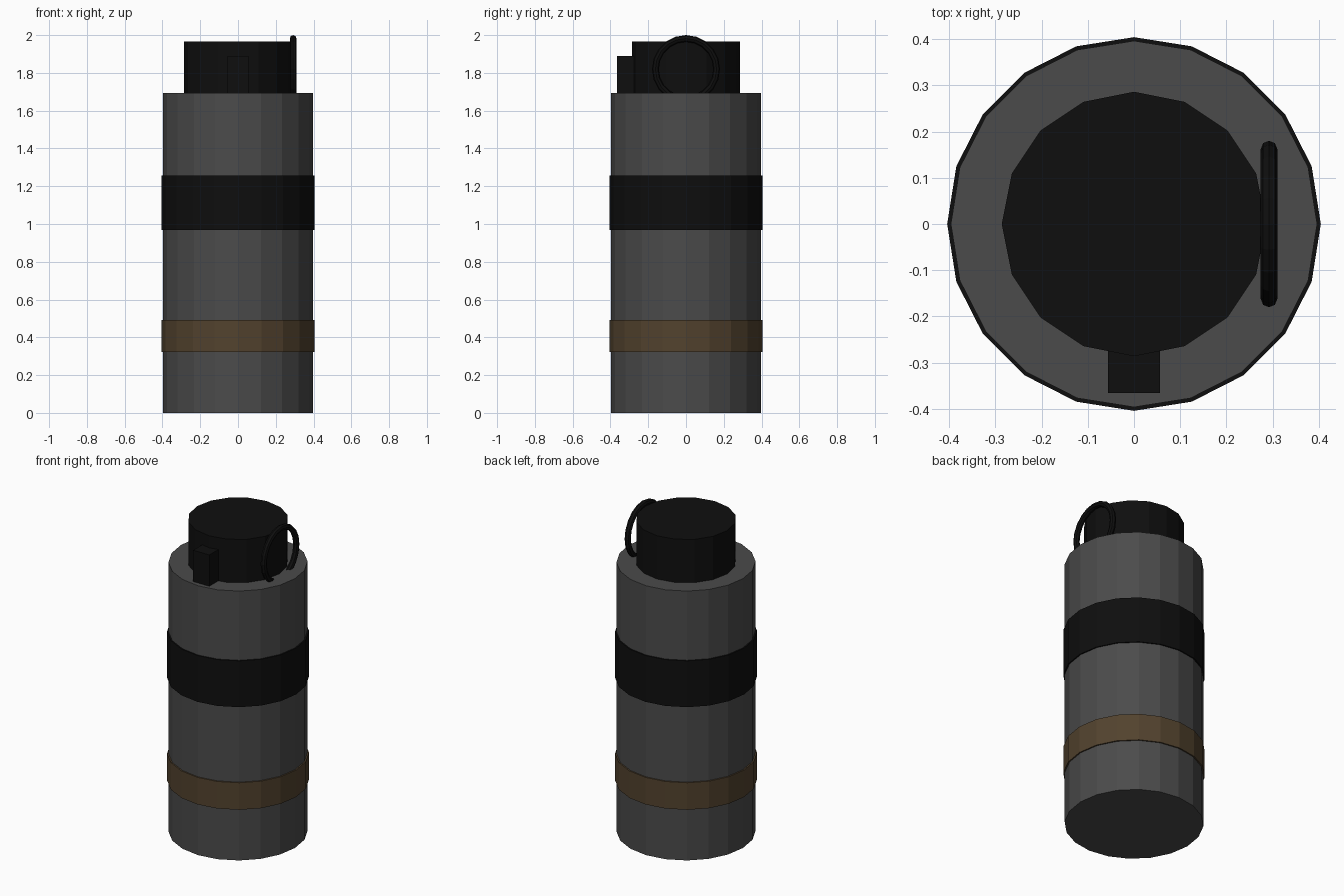
import bpy, math

if "Cube" in bpy.data.objects:
    bpy.data.objects.remove(bpy.data.objects["Cube"])


def material(name, rgb):
    m = bpy.data.materials.new(name)
    m.diffuse_color = (*rgb, 1)
    m.use_nodes = True
    m.node_tree.nodes["Principled BSDF"].inputs["Base Color"].default_value = m.diffuse_color
    return m


grey = material("dark grey", (0.07, 0.07, 0.07))
black = material("black", (0.0045, 0.0045, 0.0045))
brown = material("brown", (0.085, 0.055, 0.027))


def finish(name, mat):
    o = bpy.context.object
    o.name = name
    o.data.materials.append(mat)
    return o


def cylinder(name, radius, z0, z1, sides, mat):
    # rotated so that a vertex lies on the x axis
    bpy.ops.mesh.primitive_cylinder_add(vertices=sides, radius=radius, depth=z1 - z0,
                                        location=(0, 0, (z0 + z1) / 2),
                                        rotation=(0, 0, math.pi / 2))
    return finish(name, mat)


# Canister body, painted bands and cap
cylinder("body", 0.396, 0, 1.693, 20, grey)
cylinder("upper_band", 0.404, 0.967, 1.258, 20, black)
cylinder("lower_band", 0.404, 0.322, 0.492, 20, brown)
cylinder("cap", 0.286, 1.68, 1.965, 16, black)

# Lever block at the front of the cap
bpy.ops.mesh.primitive_cube_add(size=1, location=(0, -0.3, 1.7875))
lever = finish("lever_block", black)
lever.scale = (0.112, 0.13, 0.205)

# Pull ring on the right side
bpy.ops.mesh.primitive_torus_add(major_segments=20, minor_segments=8,
                                 major_radius=0.162, minor_radius=0.018,
                                 location=(0.292, 0, 1.82),
                                 rotation=(0, math.pi / 2, 0))
finish("pull_ring", black)
